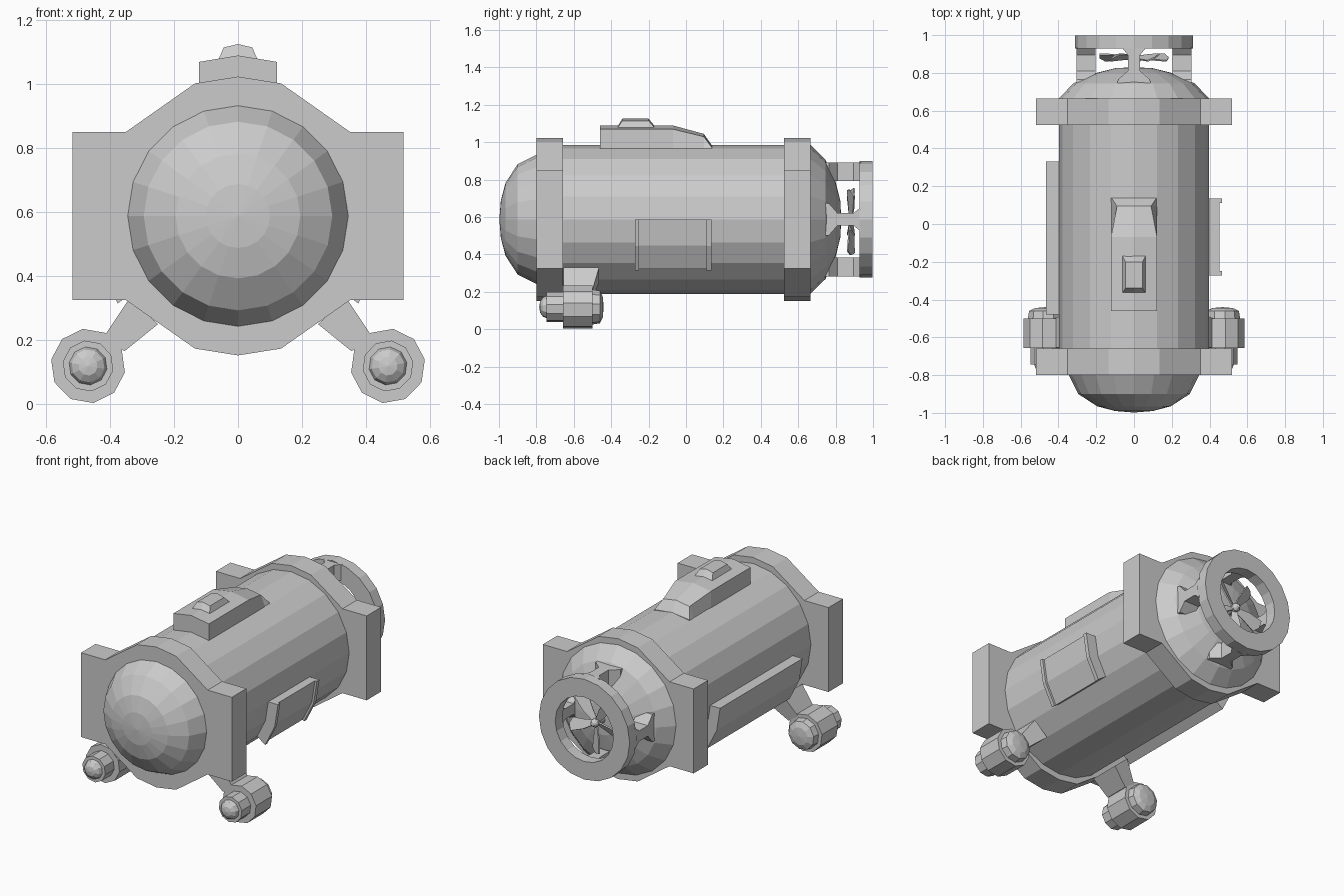
import bpy, bmesh, math
from mathutils import Matrix, Vector

if "Cube" in bpy.data.objects:
    bpy.data.objects.remove(bpy.data.objects["Cube"])

CZ = 0.588      # height of the hull axis
N = 20          # sides of the hull


def finish(name, bm):
    bmesh.ops.remove_doubles(bm, verts=bm.verts, dist=1e-5)
    bmesh.ops.recalc_face_normals(bm, faces=bm.faces)
    me = bpy.data.meshes.new(name)
    bm.to_mesh(me)
    bm.free()
    ob = bpy.data.objects.new(name, me)
    bpy.context.collection.objects.link(ob)
    return ob


def loft(name, rings, caps=True, closed=False):
    """Skin equal-length rings of 3D points."""
    bm = bmesh.new()
    vs = [[bm.verts.new(p) for p in r] for r in rings]
    n = len(vs[0])
    for i in range(len(vs) if closed else len(vs) - 1):
        a, b = vs[i], vs[(i + 1) % len(vs)]
        for k in range(n):
            bm.faces.new((a[k], a[(k + 1) % n], b[(k + 1) % n], b[k]))
    if caps and not closed:
        bm.faces.new(vs[0])
        bm.faces.new(vs[-1])
    return finish(name, bm)


def prism(name, pts, y0, y1):
    return loft(name, [[(x, y, z) for x, z in pts] for y in (y0, y1)])


def circle(r, y, n=N, cx=0, cz=CZ, a0=0.0, s=1):
    return [(cx + s * r * math.cos(a0 + math.tau * k / n), y,
             cz + r * math.sin(a0 + math.tau * k / n)) for k in range(n)]


def revolve(name, prof, closed=False, **kw):
    """Profile of (y, radius) turned around a y-parallel axis."""
    ob = loft(name, [circle(max(r, 1e-7), y, **kw) for y, r in prof],
              caps=False, closed=closed)
    return ob


# Main hull and end domes
loft("hull", [circle(0.398, -0.68), circle(0.398, 0.54)])
revolve("front_dome", [(-0.78, 0.345), (-0.80, 0.345), (-0.90, 0.295),
                       (-0.965, 0.195), (-0.99, 0.10), (-0.998, 0)])
revolve("rear_dome", [(0.64, 0.398), (0.665, 0.398), (0.745, 0.32),
                      (0.80, 0.20), (0.825, 0.10), (0.83, 0)])

# Flanges: round collar with square side blocks
R = 0.436
arc = [math.radians(a) for a in (126, 108, 90, 72, 54)]
upper = [(R * math.cos(a), CZ + R * math.sin(a)) for a in arc]
upper[0], upper[-1] = (-0.352, 0.85), (0.352, 0.85)
lower = [(x, 2 * CZ - z) for x, z in reversed(upper)]
outline = upper + [(0.518, 0.85), (0.518, 0.326)] + lower + [(-0.518, 0.326), (-0.518, 0.85)]
for name, y in (("front_flange", -0.80), ("rear_flange", 0.523)):
    prism(name, outline, y, y + 0.142)

# Top fairing: slightly roofed box falling away to the rear
fair = []
for y, wb, wt, zs, zc in ((-0.46, .122, .122, 1.07, 1.09), (-0.07, .122, .122, 1.07, 1.09),
                          (0.095, .122, .09, 1.03, 1.045), (0.138, .122, .12, .972, .985)):
    fair.append([(-wb, y, 0.96), (-wt, y, zs), (0, y, zc), (wt, y, zs), (wb, y, 0.96)])
loft("top_fairing", fair)


def hatch_ring(w, y0, y1, zs, zc):
    return [(-w, y0, zs), (0, y0, zc), (w, y0, zs), (w, y1, zs), (0, y1, zc), (-w, y1, zs)]


loft("top_hatch", [hatch_ring(.064, -.37, -.162, 1.07, 1.08),
                   hatch_ring(.045, -.34, -.20, 1.115, 1.126)])


# Side panels wrapped on the hull
def panel(name, s, r, y0, y1, a1=-36):
    ang = [math.radians(a) for a in (0, -18, a1)]
    out = [(s * r * math.cos(a), CZ + r * math.sin(a)) for a in ang]
    inn = [(s * .385 * math.cos(a), CZ + .385 * math.sin(a)) for a in reversed(ang)]
    prism(name, out + inn, y0, y1)


panel("right_panel", 1, 0.452, -0.255, 0.115)
panel("right_panel_front_lip", 1, 0.465, -0.272, -0.25)
panel("right_panel_rear_lip", 1, 0.465, 0.11, 0.135)
panel("left_panel", -1, 0.465, -0.48, 0.33)

# Foot thrusters on legs
pod = [(-.785, 0), (-.78, .03), (-.765, .052), (-.745, .06), (-.745, .08), (-.657, .08),
       (-.657, .117), (-.50, .117), (-.50, .094), (-.46, .088), (-.445, .055), (-.44, 0)]
for side, s in (("right", 1), ("left", -1)):
    revolve(side + "_thruster", pod, n=10, cx=s * 0.469, cz=0.119, a0=math.radians(26), s=-s)
    top = [(s * .34, .33), (s * .25, .25)]
    foot = [(s * .355, .165), (s * .42, .21)]
    loft(side + "_leg", [[(x, y, z) for (x, z), y in zip(top + foot, ys)]
                         for ys in ((-.655,) * 4, (-.465, -.465, -.50, -.50))])

# Propeller duct ring and its four flared struts
revolve("duct_ring", [(0.928, 0.312), (0.998, 0.312), (0.998, 0.20), (0.928, 0.20)], closed=True)
half = [(.09, .72), (.085, .765), (.033, .81), (.033, .895), (.065, .935)]
shape = half + [(-t, y) for t, y in reversed(half)]
for k in range(4):
    a = k * math.pi / 2
    rad, tan = Vector((math.cos(a), 0, math.sin(a))), Vector((-math.sin(a), 0, math.cos(a)))
    loft(f"duct_strut_{k + 1}", [[rad * r + tan * t + Vector((0, y, CZ)) for t, y in shape]
                                 for r in (0.205, 0.305)])

# Propeller
revolve("propeller_hub", [(0.80, 0), (0.80, .025), (0.90, .025), (0.92, .012), (0.925, 0)], n=10)
blade = [(.015, -.014), (.09, -.035), (.18, -.042), (.192, .0), (.17, .036), (.08, .02), (.015, .014)]
for k in range(5):
    m = (Matrix.Translation((0, 0.88, CZ)) @ Matrix.Rotation(math.tau * k / 5 + 0.3, 4, 'Y')
         @ Matrix.Rotation(math.radians(28), 4, 'X'))
    loft(f"propeller_blade_{k + 1}", [[m @ Vector((x, y, z)) for x, z in blade]
                                      for y in (-.004, .004)])
